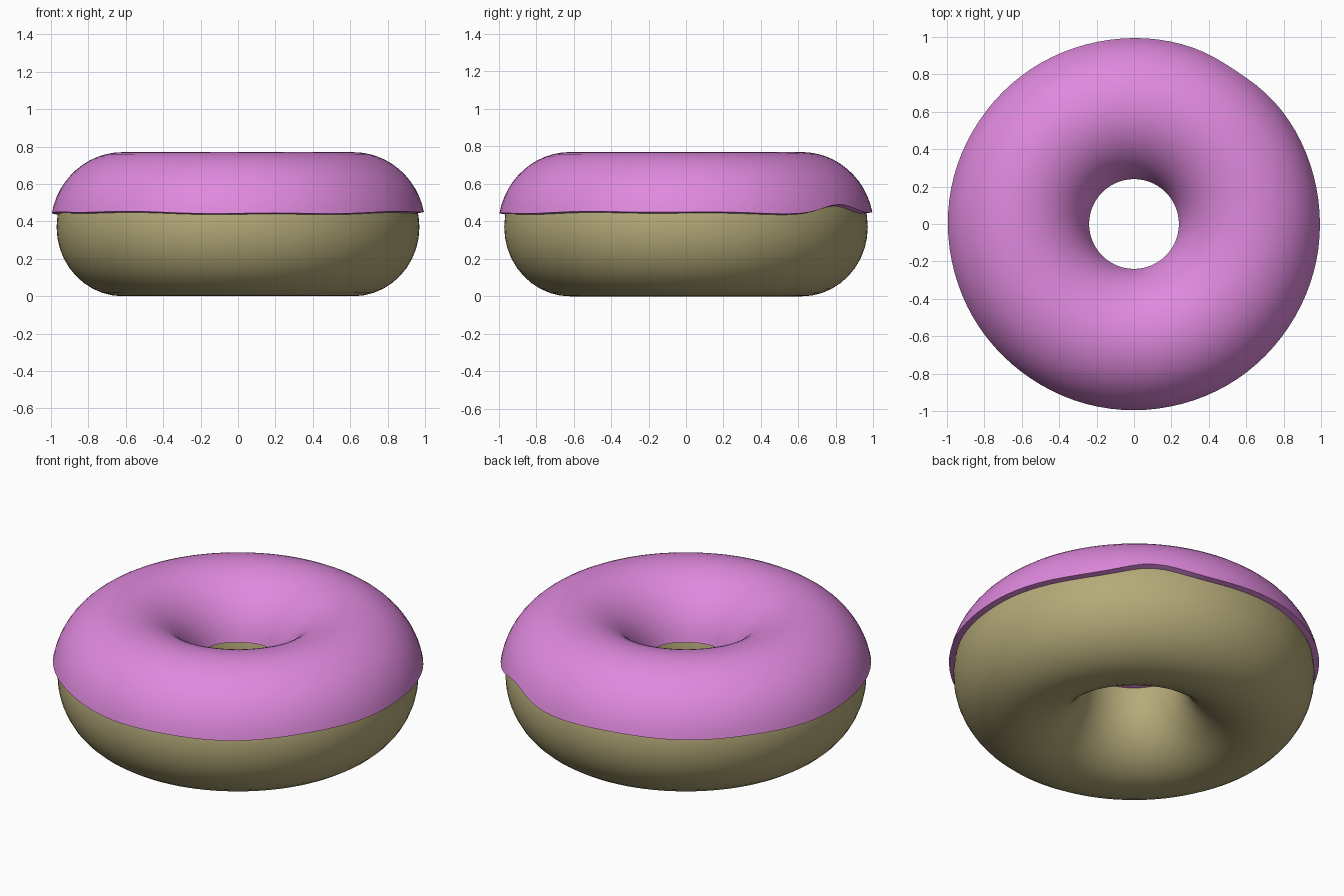
import bpy, bmesh
from math import sin, cos, pi, radians, asin, exp

if "Cube" in bpy.data.objects:
    bpy.data.objects.remove(bpy.data.objects["Cube"])

SEG = 96              # steps around the ring
RING = 0.617          # radius of the tube's centre line
MID = 0.37            # height of the tube's centre line


def material(name, colour):
    m = bpy.data.materials.new(name)
    m.diffuse_color = (*colour, 1)
    m.use_nodes = True
    m.node_tree.nodes["Principled BSDF"].inputs["Base Color"].default_value = m.diffuse_color
    return m


def tube_point(half_w, half_h, t):
    return RING + half_w * cos(t), MID + half_h * sin(t)


def revolve(name, section, mat):
    """Sweep a closed (radius, height) section around z; section depends on the angle."""
    bm = bmesh.new()
    rings = []
    for i in range(SEG):
        a = 2 * pi * i / SEG
        rings.append([bm.verts.new((r * cos(a), r * sin(a), z)) for r, z in section(a)])
    n = len(rings[0])
    for i in range(SEG):
        p, q = rings[i], rings[(i + 1) % SEG]
        for j in range(n):
            k = (j + 1) % n
            bm.faces.new((p[j], q[j], q[k], p[k]))
    bmesh.ops.recalc_face_normals(bm, faces=bm.faces)
    mesh = bpy.data.meshes.new(name)
    bm.to_mesh(mesh)
    bm.free()
    mesh.materials.append(mat)
    ob = bpy.data.objects.new(name, mesh)
    bpy.context.collection.objects.link(ob)
    bpy.ops.object.select_all(action='DESELECT')
    ob.select_set(True)
    bpy.context.view_layer.objects.active = ob
    bpy.ops.object.shade_smooth_by_angle(angle=radians(40))
    return ob


# Dough: full ring with a slightly tall tube
def dough_section(a):
    return [tube_point(0.353, 0.37, 2 * pi * j / 40) for j in range(40)]


# Wavy lower edge of the icing, with one raised notch at the back right
def edge_height(a):
    d = (a - radians(56) + pi) % (2 * pi) - pi
    return 0.447 + 0.005 * sin(3 * a + 2.5) + 0.003 * sin(8 * a) + 0.045 * exp(-(d / 0.2) ** 2)


# Icing: thin shell over the top half of the dough
def icing_section(a):
    t0 = asin((edge_height(a) - MID) / 0.40)
    t1 = pi - asin((0.45 - MID) / 0.40)
    ts = [t0 + (t1 - t0) * j / 24 for j in range(25)]
    outer = [tube_point(0.385, 0.40, t) for t in ts]
    inner = [tube_point(0.351, 0.368, t) for t in reversed(ts)]
    return outer + inner


revolve("dough", dough_section, material("dough_tan", (0.46, 0.40, 0.19)))
revolve("icing", icing_section, material("icing_pink", (0.74, 0.25, 0.73)))
